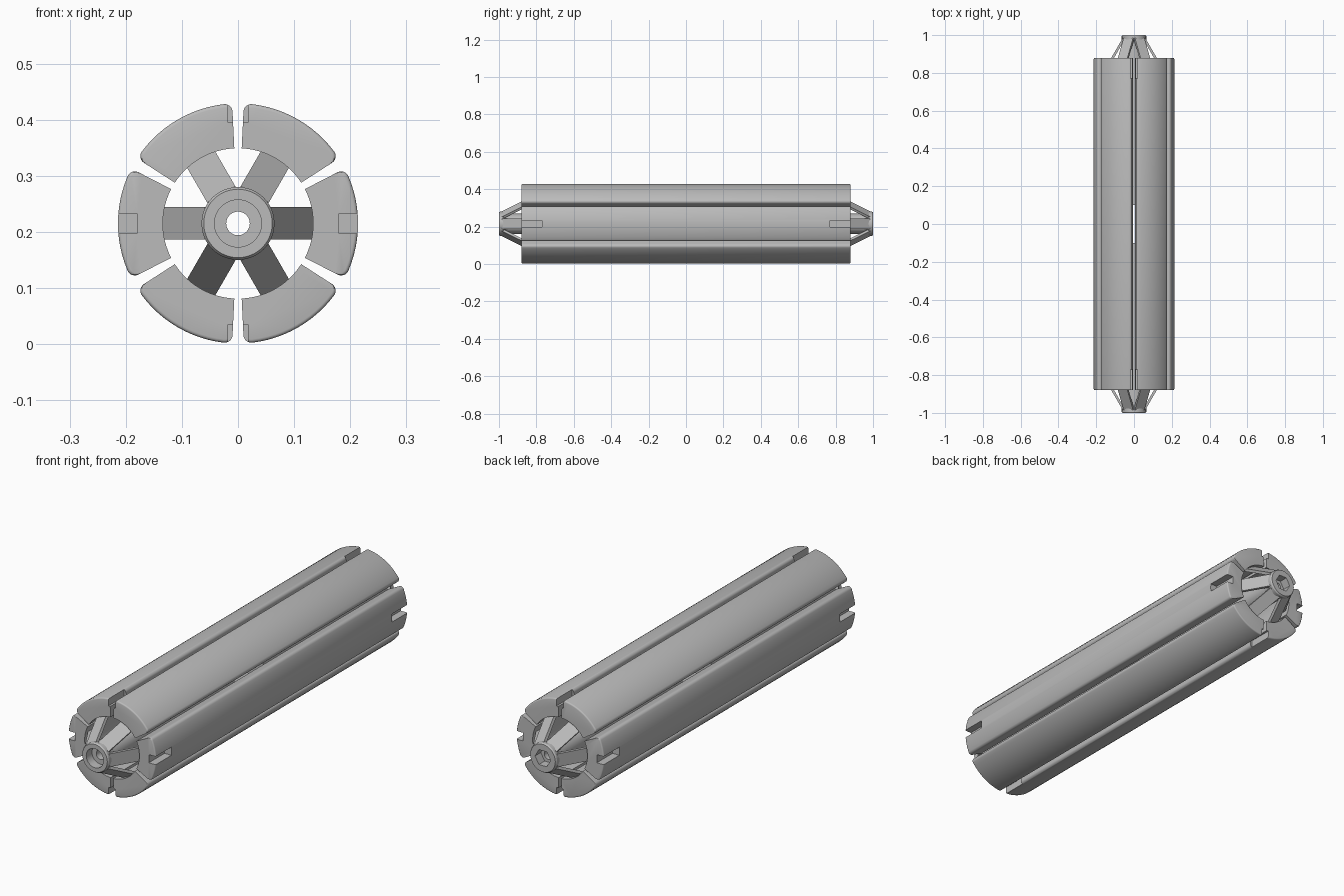
import bpy, bmesh
from math import sin, cos, pi, radians, asin

cube = bpy.data.objects.get("Cube")
if cube:
    bpy.data.objects.remove(cube, do_unlink=True)

ZC = 0.215        # height of the long axis
R_OUT, R_IN = 0.214, 0.134
BODY = 0.88       # half length of the shell

grey = bpy.data.materials.new("plain grey")
grey.use_nodes = True
grey.diffuse_color = (0.5, 0.5, 0.5, 1)
grey.node_tree.nodes["Principled BSDF"].inputs["Base Color"].default_value = (0.5, 0.5, 0.5, 1)


def at(r, a, y):
    """Point at radius r and angle a around the long axis."""
    return (r * cos(a), y, ZC + r * sin(a))


def loft(name, rings, caps=True, closed=False):
    """Skin rings of equal point count into one mesh object."""
    bm = bmesh.new()
    rows = [[bm.verts.new(p) for p in ring] for ring in rings]
    n = len(rows[0])
    pairs = list(zip(rows, rows[1:]))
    if closed:
        pairs.append((rows[-1], rows[0]))
    for a, b in pairs:
        for i in range(n):
            j = (i + 1) % n
            bm.faces.new((a[i], a[j], b[j], b[i]))
    if caps and not closed:
        bm.faces.new(rows[0])
        bm.faces.new(rows[-1])
    bmesh.ops.recalc_face_normals(bm, faces=bm.faces)
    mesh = bpy.data.meshes.new(name)
    bm.to_mesh(mesh)
    bm.free()
    mesh.materials.append(grey)
    obj = bpy.data.objects.new(name, mesh)
    bpy.context.collection.objects.link(obj)
    return obj


def cut(obj, cutters):
    """Subtract the cutters and bake the result."""
    bpy.context.view_layer.objects.active = obj
    for c in cutters:
        mod = obj.modifiers.new("cut", 'BOOLEAN')
        mod.operation = 'DIFFERENCE'
        mod.solver = 'EXACT'
        mod.object = c
        bpy.ops.object.modifier_apply(modifier=mod.name)


def smooth(obj):
    bpy.ops.object.select_all(action='DESELECT')
    obj.select_set(True)
    bpy.context.view_layer.objects.active = obj
    bpy.ops.object.shade_smooth_by_angle(angle=radians(32))


def drum(name, r, y0, y1, sides):
    return loft(name, [[at(r, 2 * pi * i / sides, y) for i in range(sides)] for y in (y0, y1)])


def segment_ring(mid, y, inset):
    """Cross-section of a shell segment with rounded outer corners."""
    half, fillet, steps = radians(27.2), 0.014, 6
    r = R_OUT - inset
    ca = half - asin(fillet / (r - fillet))
    corner = []
    for i in range(steps + 1):
        t = ca + (half + pi / 2 - ca) * i / steps
        corner.append(((r - fillet) * cos(ca) + fillet * cos(t),
                       (r - fillet) * sin(ca) + fillet * sin(t)))
    arc = [-ca + 2 * ca * i / 12 for i in range(1, 12)]
    pts = [(x, -z) for x, z in reversed(corner)]
    pts += [(r * cos(a), r * sin(a)) for a in arc]
    pts += corner
    pts += [(R_IN * cos(a), R_IN * sin(a)) for a in (half - 2 * half * i / 12 for i in range(13))]
    return [(x * cos(mid) - z * sin(mid), y, ZC + x * sin(mid) + z * cos(mid)) for x, z in pts]


# Key slot cutters, four around each end
slots = []
for end in (-1, 1):
    for q in range(4):
        a = q * pi / 2
        ring = lambda y: [(r * cos(a) - w * sin(a), y, ZC + r * sin(a) + w * cos(a))
                          for r, w in ((0.18, -0.018), (0.25, -0.018), (0.25, 0.018), (0.18, 0.018))]
        c = loft("slot_cutter", [ring(end * 0.77), ring(end * 0.95)])
        slots.append((q * 90, c))

# Shell segments with softened ends and key slots
soft = 0.006
half_profile = [(BODY - soft * (1 - cos(t)), soft * (1 - sin(t)))
                for t in (0, pi / 6, pi / 3, pi / 2)]
for k in range(6):
    stations = [(-y, e) for y, e in half_profile] + list(reversed(half_profile))
    seg = loft(f"shell_segment_{k + 1}", [segment_ring(k * pi / 3, y, e) for y, e in stations])
    near = [c for deg, c in slots if abs((deg - k * 60 + 180) % 360 - 180) < 40]
    cut(seg, near)
    smooth(seg)

# Hubs, each a flanged tube with a bore and a recess at its outer face
N = 48
hub_profile = [(0.021, 0.1), (0.054, 0.1), (0.054, 0.965), (0.065, 0.975),
               (0.065, 0.994), (0.061, 1.0), (0.021, 1.0)]
helpers = [c for _, c in slots]
for end, name, sides, r in ((-1, "front_hub", N, 0.042), (1, "back_hub", 6, 0.038)):
    hub = loft(name, [[at(rr, 2 * pi * i / N, end * y) for i in range(N)]
                      for rr, y in hub_profile], closed=True)
    recess = drum("recess_cutter", r, end * 0.96, end * 1.05, sides)
    helpers.append(recess)
    cut(hub, [recess])
    smooth(hub)

# Slanted struts joining hubs to shell
strut_side = ((0.06, 0.985), (0.142, 0.842), (0.142, 0.816), (0.045, 0.985))
for end, word in ((-1, "front"), (1, "back")):
    for k in range(6):
        a = k * pi / 3
        rings = [[(r * cos(a) - w * sin(a), end * y, ZC + r * sin(a) + w * cos(a))
                  for r, y in strut_side] for w in (-0.029, 0.029)]
        loft(f"{word}_strut_{k + 1}", rings)

for c in helpers:
    bpy.data.objects.remove(c, do_unlink=True)
